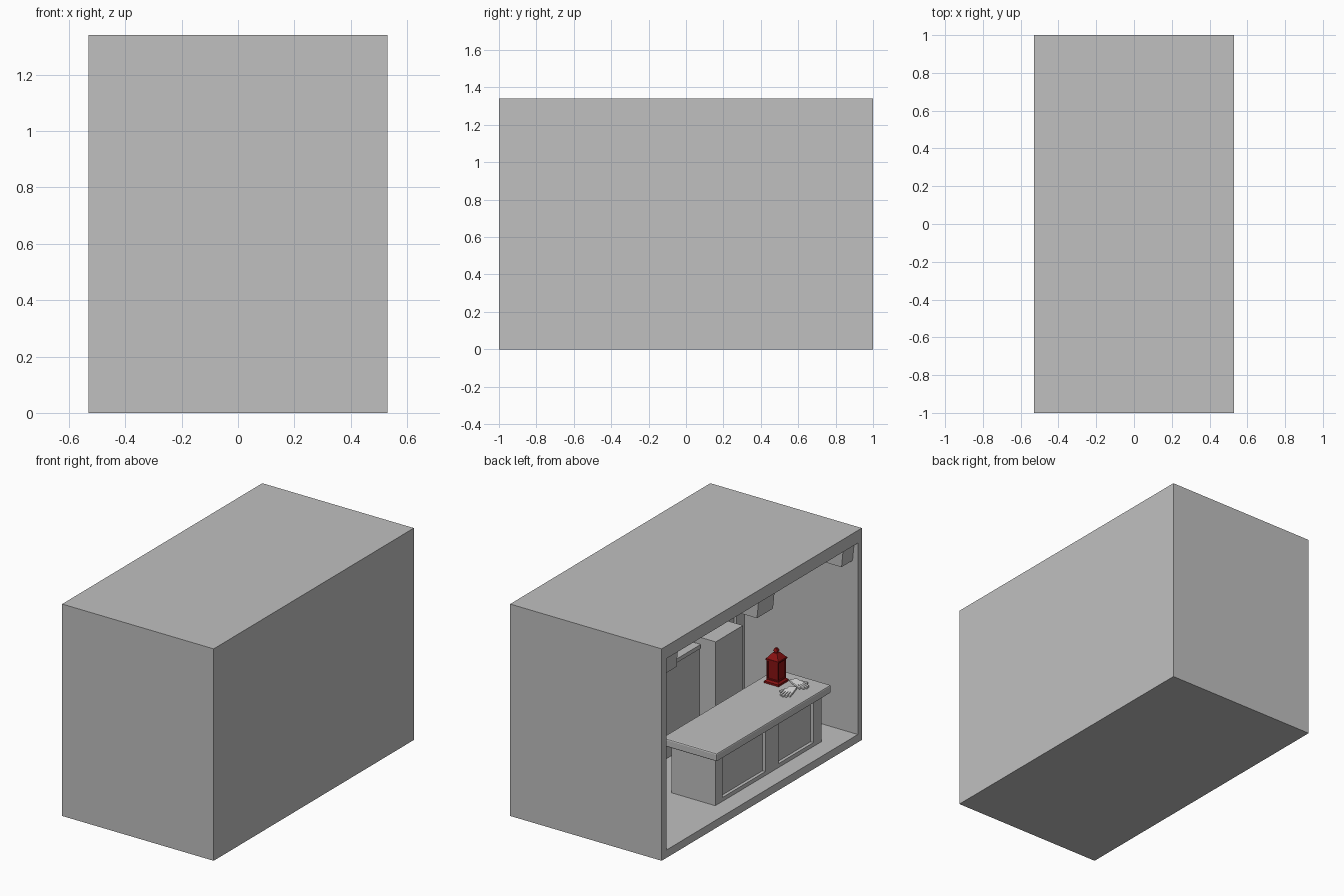
import bpy, bmesh
from math import atan2
from mathutils import Matrix, Vector

if "Cube" in bpy.data.objects:
    bpy.data.objects.remove(bpy.data.objects["Cube"])


def material(name, colour):
    m = bpy.data.materials.new(name)
    m.use_nodes = True
    m.diffuse_color = (*colour, 1)
    m.node_tree.nodes["Principled BSDF"].inputs["Base Color"].default_value = (*colour, 1)
    return m


GREY = material("plain grey", (0.53, 0.53, 0.53))
RED = material("dark red", (0.25, 0.006, 0.006))
WHITE = material("glove white", (0.82, 0.82, 0.82))


def finish(name, bm, mat, bevel=0):
    bmesh.ops.recalc_face_normals(bm, faces=bm.faces)
    mesh = bpy.data.meshes.new(name)
    bm.to_mesh(mesh)
    bm.free()
    mesh.materials.append(mat)
    ob = bpy.data.objects.new(name, mesh)
    bpy.context.collection.objects.link(ob)
    if bevel:
        mod = ob.modifiers.new("soft edges", "BEVEL")
        mod.width, mod.segments = bevel, 2
    return ob


def add_box(bm, x, y, z, rot=0):
    """Add a box given its x, y and z ranges, turned about its own centre."""
    mid = Vector([(a + b) / 2 for a, b in (x, y, z)])
    size = [abs(b - a) for a, b in (x, y, z)]
    mat = Matrix.Translation(mid) @ Matrix.Rotation(rot, 4, "Z") @ Matrix.Diagonal((*size, 1))
    return bmesh.ops.create_cube(bm, size=1, matrix=mat)["verts"]


def box(name, x, y, z, mat=GREY, bevel=0):
    bm = bmesh.new()
    add_box(bm, x, y, z)
    return finish(name, bm, mat, bevel)


# Room shell, open on its right side
FLOOR, CEILING, BACK = 0.05, 1.26, 0.28
bm = bmesh.new()
add_box(bm, (-0.53, 0.53), (-1, 1), (0, 1.34))
face = min(bm.faces, key=lambda f: f.calc_center_median().x)
bmesh.ops.inset_individual(bm, faces=[face], thickness=0.05)
for v in face.verts:
    v.co.y = 0.95 if v.co.y > 0 else -0.96
    v.co.z = CEILING if v.co.z > 0.6 else FLOOR
inner = bmesh.ops.extrude_discrete_faces(bm, faces=[face])["faces"][0]
for v in inner.verts:
    v.co.x = BACK
finish("room_shell", bm, GREY)

# Tapered ceiling brackets along the opening
for name, y0, y1 in (("back", 0.8, 0.95), ("middle", -0.165, -0.005), ("front", -0.96, -0.85)):
    bm = bmesh.new()
    for v in add_box(bm, (-0.505, -0.37), (y0, y1), (1.14, CEILING)):
        if v.co.z < 1.2:
            v.co.x += 0.012 if v.co.x < -0.45 else -0.012
    finish(name + "_ceiling_bracket", bm, GREY)

# Service counter: core, posts and rail leave two recessed panels
box("counter_core", (-0.395, -0.11), (-0.76, 0.30), (FLOOR, 0.355))
for i, (y0, y1) in enumerate(((0.23, 0.30), (-0.33, -0.20), (-0.76, -0.68))):
    box(f"counter_post_{i + 1}", (-0.415, -0.395), (y0, y1), (FLOOR, 0.355))
box("counter_bottom_rail", (-0.415, -0.395), (-0.76, 0.30), (FLOOR, 0.075))
box("countertop", (-0.455, -0.07), (-0.80, 0.342), (0.354, 0.405), bevel=0.008)

# Furniture along the rear wall
box("rear_cabinet", (0.18, BACK), (-0.39, 0.95), (FLOOR, 0.625))
box("rear_cabinet_top", (0.17, BACK), (-0.39, 0.95), (0.625, 0.65))
box("tall_cabinet", (0.07, BACK), (-0.67, -0.397), (FLOOR, 0.69))
box("corner_pillar", (0.262, BACK), (-0.96, -0.88), (FLOOR, CEILING))

# Lantern: foot, body with inset panes, sloped roof and knob
LX, LY, TOP = -0.175, -0.653, 0.405


def square_section(bm, low, high, z0, z1):
    mat = Matrix.Translation((LX, LY, TOP + (z0 + z1) / 2)) @ Matrix.Rotation(atan2(1, 1), 4, "Z")
    return bmesh.ops.create_cone(bm, cap_ends=True, segments=4, radius1=low * 0.707,
                                 radius2=high * 0.707, depth=z1 - z0, matrix=mat)["verts"]


bm = bmesh.new()
square_section(bm, 0.10, 0.10, 0, 0.012)
square_section(bm, 0.10, 0.08, 0.012, 0.022)
body = square_section(bm, 0.08, 0.08, 0.022, 0.145)
panes = [f for f in {f for v in body for f in v.link_faces} if abs(f.normal.z) < 0.5]
bmesh.ops.inset_individual(bm, faces=panes, thickness=0.01)
bmesh.ops.inset_individual(bm, faces=panes, thickness=0.001, depth=-0.006)
square_section(bm, 0.09, 0.09, 0.145, 0.153)
square_section(bm, 0.085, 0.03, 0.153, 0.188)
square_section(bm, 0.018, 0.018, 0.188, 0.198)
square_section(bm, 0.028, 0.014, 0.198, 0.215)
finish("lantern", bm, RED)


# Pair of gloves lying on the countertop
def glove(name, x, y, direction, thumb_side):
    bm = bmesh.new()
    thick = (0, 0.014)
    for v in add_box(bm, (-0.031, 0.031), (-0.07, 0.012), thick):
        if v.co.y < 0:
            v.co.x *= 0.75
    for i, length in enumerate((0.045, 0.056, 0.052, 0.038)):
        mid = thumb_side * (0.024 - 0.016 * i)
        add_box(bm, (mid - 0.007, mid + 0.007), (0.008, 0.012 + length), thick,
                rot=-mid * 4)
    add_box(bm, (thumb_side * 0.028, thumb_side * 0.042), (-0.035, 0.018), thick,
            rot=-thumb_side * 0.5)
    ob = finish(name, bm, WHITE, bevel=0.004)
    ob.location = (x, y, TOP)
    ob.rotation_euler.z = atan2(-direction[0], direction[1])


glove("left_glove", -0.32, -0.57, (-0.03, 0.144), 1)
glove("right_glove", -0.31, -0.69, (-0.148, 0.062), -1)
